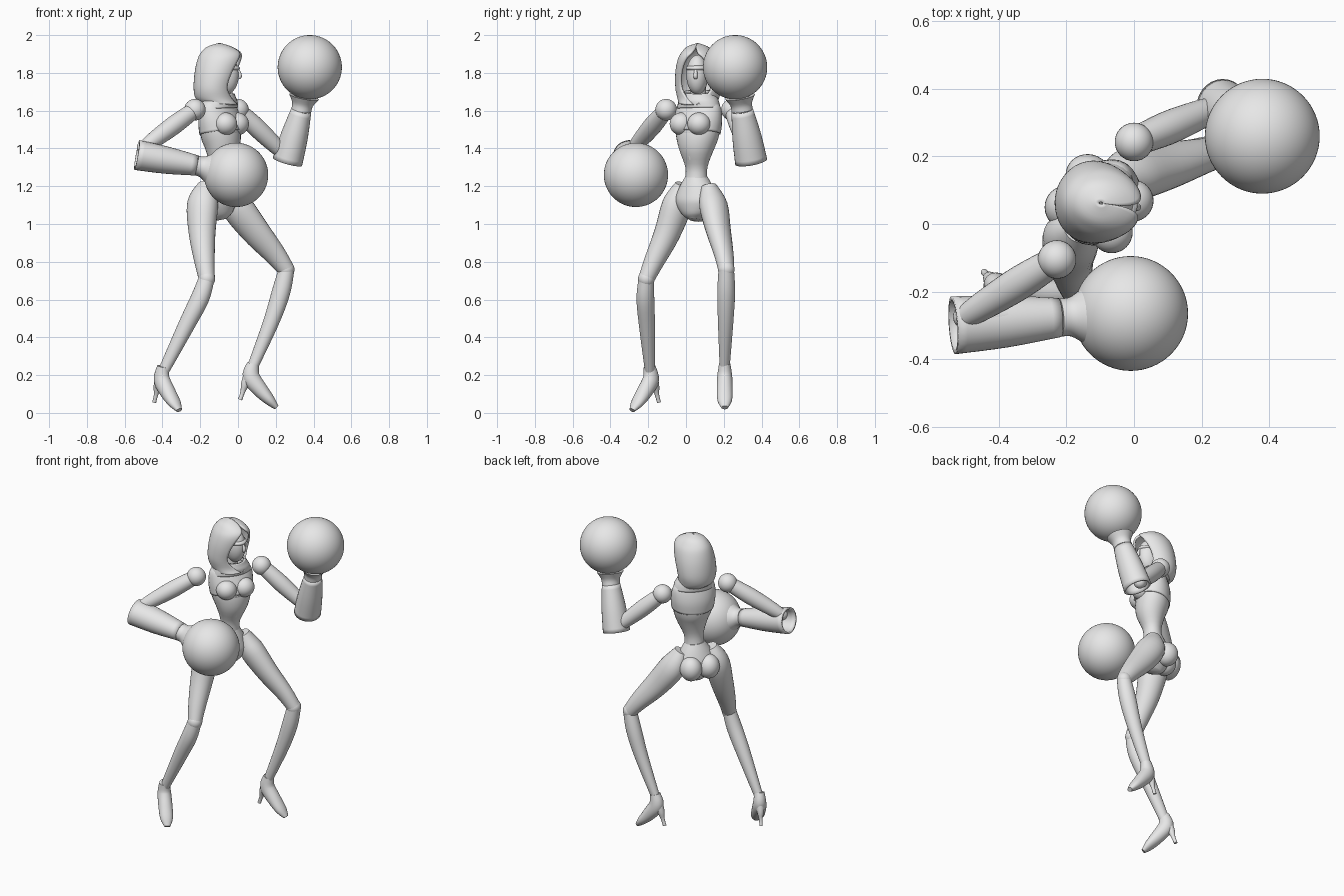
import bpy, bmesh, math
from mathutils import Vector, Matrix

cube = bpy.data.objects.get("Cube")
if cube:
    bpy.data.objects.remove(cube, do_unlink=True)

grey = bpy.data.materials.new("plain grey")
grey.use_nodes = True
grey.diffuse_color = (0.8, 0.8, 0.8, 1)
grey.node_tree.nodes["Principled BSDF"].inputs["Base Color"].default_value = grey.diffuse_color

LEFT = Vector((0.55, 0.83, 0)).normalized()     # body's own left
FRONT = Vector((0.83, -0.55, 0)).normalized()   # chest direction
made = []


def finish(name, bm, thickness=0):
    bmesh.ops.recalc_face_normals(bm, faces=bm.faces)
    mesh = bpy.data.meshes.new(name)
    bm.to_mesh(mesh)
    bm.free()
    mesh.materials.append(grey)
    obj = bpy.data.objects.new(name, mesh)
    bpy.context.collection.objects.link(obj)
    if thickness:
        wall = obj.modifiers.new("wall", 'SOLIDIFY')
        wall.thickness = thickness
        wall.offset = -1
    made.append(obj)
    return obj


def smooth_rows(rows, steps):
    """Curve smoothly through rows of numbers."""
    rows = [Vector(r) for r in rows]
    out = []
    for i in range(len(rows) - 1):
        a, b = rows[i], rows[i + 1]
        ta = (b - rows[max(i - 1, 0)]) / 2
        tb = (rows[min(i + 2, len(rows) - 1)] - a) / 2
        for k in range(steps):
            t = k / steps
            h = t * t * (3 - 2 * t)
            out.append(a * (1 - h) + b * h + ta * (t * (1 - t) ** 2) - tb * (t * t * (1 - t)))
    return out + [rows[-1]]


def bridge(bm, rings, closed=True):
    count = len(rings[0])
    for lower, upper in zip(rings, rings[1:]):
        for k in range(count if closed else count - 1):
            n = (k + 1) % count
            bm.faces.new((lower[k], lower[n], upper[n], upper[k]))


def limb(name, rows, side=LEFT, steps=4, sides=28, caps=True, thickness=0):
    """Loft ellipses; each row is x, y, z, side radius, depth radius."""
    rows = smooth_rows(rows, steps)
    bm = bmesh.new()
    rings = []
    for i, row in enumerate(rows):
        along = (rows[min(i + 1, len(rows) - 1)].copy() - rows[max(i - 1, 0)])
        along = Vector(along[:3]).normalized()
        s = (side - along * side.dot(along)).normalized()
        u = along.cross(s)
        ring = []
        for k in range(sides):
            a = math.tau * k / sides
            ring.append(bm.verts.new(Vector(row[:3]) + s * (row[3] * math.cos(a)) + u * (row[4] * math.sin(a))))
        rings.append(ring)
    bridge(bm, rings)
    if caps:
        bm.faces.new(rings[0])
        bm.faces.new(rings[-1])
    return finish(name, bm, thickness)


def ball(name, centre, size, turn=0, segments=32):
    bm = bmesh.new()
    place = Matrix.Translation(centre) @ Matrix.Rotation(turn, 4, 'Z') @ Matrix.Diagonal((*size, 1))
    bmesh.ops.create_uvsphere(bm, u_segments=segments, v_segments=segments // 2, radius=1, matrix=place)
    return finish(name, bm)


body_turn = math.atan2(FRONT.y, FRONT.x)

# Torso, cropped bodice and pelvis
limb("torso", [(-.105, .07, 1.67, .05, .045), (-.105, .07, 1.63, .12, .065),
               (-.1, .065, 1.55, .13, .09), (-.09, .06, 1.47, .12, .1),
               (-.085, .055, 1.4, .097, .088), (-.095, .055, 1.3, .06, .055),
               (-.1, .055, 1.22, .062, .06)])
limb("bodice", [(-.105, .07, 1.655, .1, .06), (-.103, .068, 1.62, .13, .077),
                (-.098, .065, 1.55, .137, .1), (-.09, .06, 1.485, .13, .108)],
     caps=False, thickness=.012)
limb("pelvis", [(-.1, .055, 1.25, .06, .058), (-.105, .055, 1.19, .097, .08),
                (-.11, .055, 1.12, .118, .095), (-.105, .055, 1.05, .075, .075),
                (-.1, .055, 1.02, .03, .045)])
chest = Vector((-.095, .062, 1.53))
seat = Vector((-.115, .06, 1.11))
for label, sign in (("left", 1), ("right", -1)):
    ball(label + "_bust", chest + FRONT * .072 + LEFT * (.056 * sign), (.062, .062, .06), body_turn)
    ball(label + "_buttock", seat - FRONT * .06 + LEFT * (.056 * sign), (.07, .066, .075), body_turn)
# Pointed lower front edge of the corset
tip = chest + FRONT * .03
limb("corset_point", [(*(tip - Vector((0, 0, .04))), .1, .075), (*(tip - Vector((0, 0, .13))), .07, .066),
                      (*(tip - Vector((0, 0, .19))), .015, .05)])

# Legs: thigh, knee and shin
legs = {
    "left": ([(-.05, .12, 1.2, .04, .045), (-.01, .145, 1.1, .072, .085), (.085, .17, .97, .064, .08),
              (.195, .2, .84, .05, .06), (.255, .213, .76, .042, .045)],
             [(.258, .213, .765, .04, .042), (.228, .213, .64, .046, .05),
              (.175, .21, .48, .04, .043), (.08, .205, .25, .026, .03)]),
    "right": ([(-.165, -.015, 1.21, .04, .045), (-.187, -.045, 1.11, .075, .085), (-.19, -.1, .95, .068, .072),
               (-.177, -.17, .8, .053, .054), (-.165, -.21, .71, .042, .043)],
              [(-.165, -.21, .715, .04, .042), (-.2, -.215, .61, .046, .05),
               (-.27, -.207, .47, .042, .045), (-.395, -.19, .22, .026, .03)]),
}
for label, (thigh, shin) in legs.items():
    limb(label + "_thigh", thigh)
    limb(label + "_shin", shin)
    ball(label + "_knee", thigh[-1][:3], (.044, .044, .046))


# High heeled shoes
def shoe(label, ankle, heading):
    heading = Vector(heading).normalized()
    side = Vector((-heading.y, heading.x, 0))
    ankle = Vector(ankle)

    def at(forward, drop, *radii):
        return (*(ankle + heading * forward - Vector((0, 0, drop))), *radii)
    limb(label + "_shoe", [at(.005, 0, .03, .032), at(-.005, .07, .04, .046), at(.045, .14, .042, .04),
                           at(.095, .195, .038, .028), at(.13, .232, .018, .013)], side)
    limb(label + "_heel", [at(-.015, .06, .03, .032), at(-.038, .11, .021, .022),
                           at(-.05, .15, .011, .012), at(-.064, .19, .01, .011)], side)


shoe("left", (.075, .205, .26), (1, 0, 0))
shoe("right", (-.4, -.19, .246), (.68, -.73, 0))

# Arms: shoulder joint, upper arm, flared hollow cuff, wrist and round glove
arms = {
    "left": ((0, .243, 1.605), (.245, .345, 1.37), (.262, .345, 1.33), (.335, .298, 1.6), (.38, .26, 1.83)),
    "right": ((-.228, -.105, 1.605), (-.5, -.275, 1.405), (-.535, -.3, 1.365), (-.22, -.277, 1.31), (-.01, -.265, 1.26)),
}
for label, points in arms.items():
    shoulder, elbow, cuff, wrist, glove = (Vector(p) for p in points)
    ball(label + "_shoulder", shoulder, (.057,) * 3)
    limb(label + "_upper_arm", [(*shoulder, .042, .042), (*shoulder.lerp(elbow, .4), .05, .05),
                                (*shoulder.lerp(elbow, .8), .043, .043), (*elbow, .034, .034)],
         Vector((0, 0, 1)))
    ball(label + "_elbow", elbow, (.036,) * 3)
    limb(label + "_forearm", [(*elbow, .034, .034), (*elbow.lerp(wrist, .5), .045, .045), (*wrist, .04, .04)],
         Vector((.3, 1, .2)))
    limb(label + "_cuff", [(*cuff, .08, .086), (*cuff.lerp(wrist, .5), .072, .077), (*wrist, .054, .058)],
         Vector((1, 0, .9)), caps=False, thickness=.012)
    limb(label + "_wrist", [(*wrist, .053, .057), (*wrist.lerp(glove, .15), .056, .058),
                            (*wrist.lerp(glove, .32), .08, .08)], Vector((1, 0, .9)))
    ball(label + "_glove", glove, (.17,) * 3, segments=64)

# Head: hood open at the front, rows are height, back, front, half width, opening angle
bm = bmesh.new()
rings = []
head_turn = Matrix.Rotation(math.radians(-8), 3, 'Z')
hub = Vector((-.1, .062, 0))
for z, back, front, half, gap in smooth_rows([
        (1.635, -.09, .1, .1, 5), (1.665, -.125, .085, .11, 24), (1.72, -.135, .085, .122, 42),
        (1.8, -.13, .11, .12, 42), (1.87, -.115, .127, .105, 30), (1.91, -.095, .115, .083, 12),
        (1.94, -.06, .065, .053, 1), (1.957, -.005, .01, .005, 1)], 4):
    ring = []
    for k in range(41):
        a = math.radians(gap + (360 - 2 * gap) * k / 40)
        local = Vector(((back + front) / 2 + (front - back) / 2 * math.cos(a), half * math.sin(a), z))
        ring.append(bm.verts.new(hub + head_turn @ local))
    rings.append(ring)
bridge(bm, rings, closed=False)
finish("hood", bm, .012)

# Face, brow band, nose, neck and draped collar
turn = math.radians(-8)
ball("face", (-.065, .06, 1.79), (.07, .058, .105), turn)
ball("brow_band", (-.062, .06, 1.825), (.073, .061, .022), turn)
limb("nose", [(0, .052, 1.82, .007, .006), (.01, .05, 1.785, .011, .011), (.004, .051, 1.77, .009, .006)])
limb("neck", [(-.1, .065, 1.62, .045, .045), (-.095, .064, 1.75, .04, .04)])
limb("collar", [(-.095, .065, 1.7, .085, .075), (-.1, .066, 1.66, .11, .09), (-.1, .067, 1.615, .125, .088)],
     caps=False, thickness=.012)

# Smooth shading with crisp edges
bpy.ops.object.select_all(action='DESELECT')
for obj in made:
    obj.select_set(True)
bpy.context.view_layer.objects.active = made[0]
bpy.ops.object.shade_smooth_by_angle(angle=math.radians(40))
